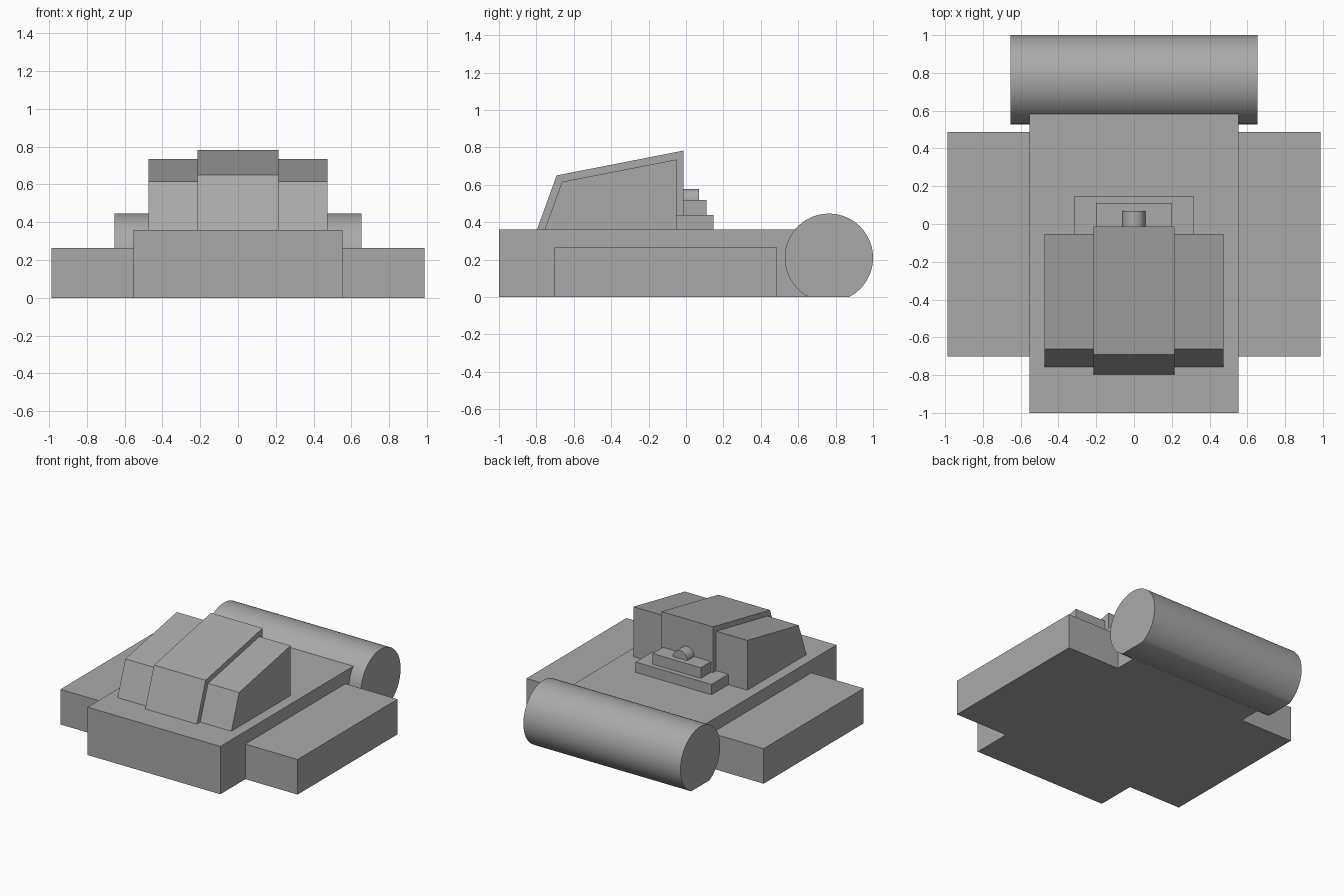
import bpy
import bmesh
from math import asin, cos, pi, radians, sin
from mathutils import Vector

if "Cube" in bpy.data.objects:
    bpy.data.objects.remove(bpy.data.objects["Cube"], do_unlink=True)

grey = bpy.data.materials.new("plain grey")
grey.use_nodes = True
colour = (0.4, 0.4, 0.4, 1.0)
grey.diffuse_color = colour
grey.node_tree.nodes["Principled BSDF"].inputs["Base Color"].default_value = colour


def prism(name, points, length, smooth=False):
    """Extrude a flat outline along a vector."""
    bm = bmesh.new()
    face = bm.faces.new([bm.verts.new(p) for p in points])
    ext = bmesh.ops.extrude_face_region(bm, geom=[face])
    moved = [g for g in ext["geom"] if isinstance(g, bmesh.types.BMVert)]
    bmesh.ops.translate(bm, verts=moved, vec=Vector(length))
    bmesh.ops.recalc_face_normals(bm, faces=bm.faces)
    mesh = bpy.data.meshes.new(name)
    bm.to_mesh(mesh)
    bm.free()
    mesh.materials.append(grey)
    obj = bpy.data.objects.new(name, mesh)
    bpy.context.collection.objects.link(obj)
    if smooth:
        bpy.ops.object.select_all(action="DESELECT")
        obj.select_set(True)
        bpy.context.view_layer.objects.active = obj
        bpy.ops.object.shade_smooth_by_angle(angle=radians(30))
    return obj


def side_profile(name, x0, x1, outline, smooth=False):
    """Extrude a (y, z) outline from x0 to x1."""
    return prism(name, [(x0, y, z) for y, z in outline], (x1 - x0, 0, 0), smooth)


def block(name, x0, x1, y0, y1, z0, z1):
    return side_profile(name, x0, x1, [(y0, z0), (y1, z0), (y1, z1), (y0, z1)])


# Main slab and the lower slabs at its sides
deck = 0.36
block("main_base", -0.553, 0.553, -1, 0.655, 0, deck)
for side, s in (("left", 1), ("right", -1)):
    block(side + "_base", s * 0.553, s * 0.988, -0.702, 0.487, 0, 0.264)

# Rear drum, cut level with the ground
radius, centre_y, centre_z = 0.236, 0.764, 0.21
start = -asin(centre_z / radius)
steps = 64
arc = [start + (pi - 2 * start) * i / steps for i in range(steps + 1)]
side_profile("rear_drum", -0.654, 0.654,
             [(centre_y + radius * cos(a), centre_z + radius * sin(a)) for a in arc],
             smooth=True)

# Sloping centre block and its two smaller neighbours
side_profile("centre_block", -0.215, 0.215,
             [(-0.797, deck), (-0.692, 0.65), (-0.013, 0.783), (-0.013, deck)])
for side, s in (("left", 1), ("right", -1)):
    side_profile(side + "_block", s * 0.215, s * 0.474,
                 [(-0.756, deck), (-0.663, 0.616), (-0.052, 0.735), (-0.052, deck)])

# Stepped ledges and the small round boss behind the blocks
block("lower_ledge", -0.316, 0.316, -0.1, 0.148, deck, 0.438)
block("upper_ledge", -0.2, 0.2, -0.1, 0.11, 0.438, 0.518)
boss = [(0.06 * cos(pi * i / 24), -0.05, 0.518 + 0.06 * sin(pi * i / 24))
        for i in range(25)]
prism("round_boss", boss, (0, 0.12, 0), smooth=True)
